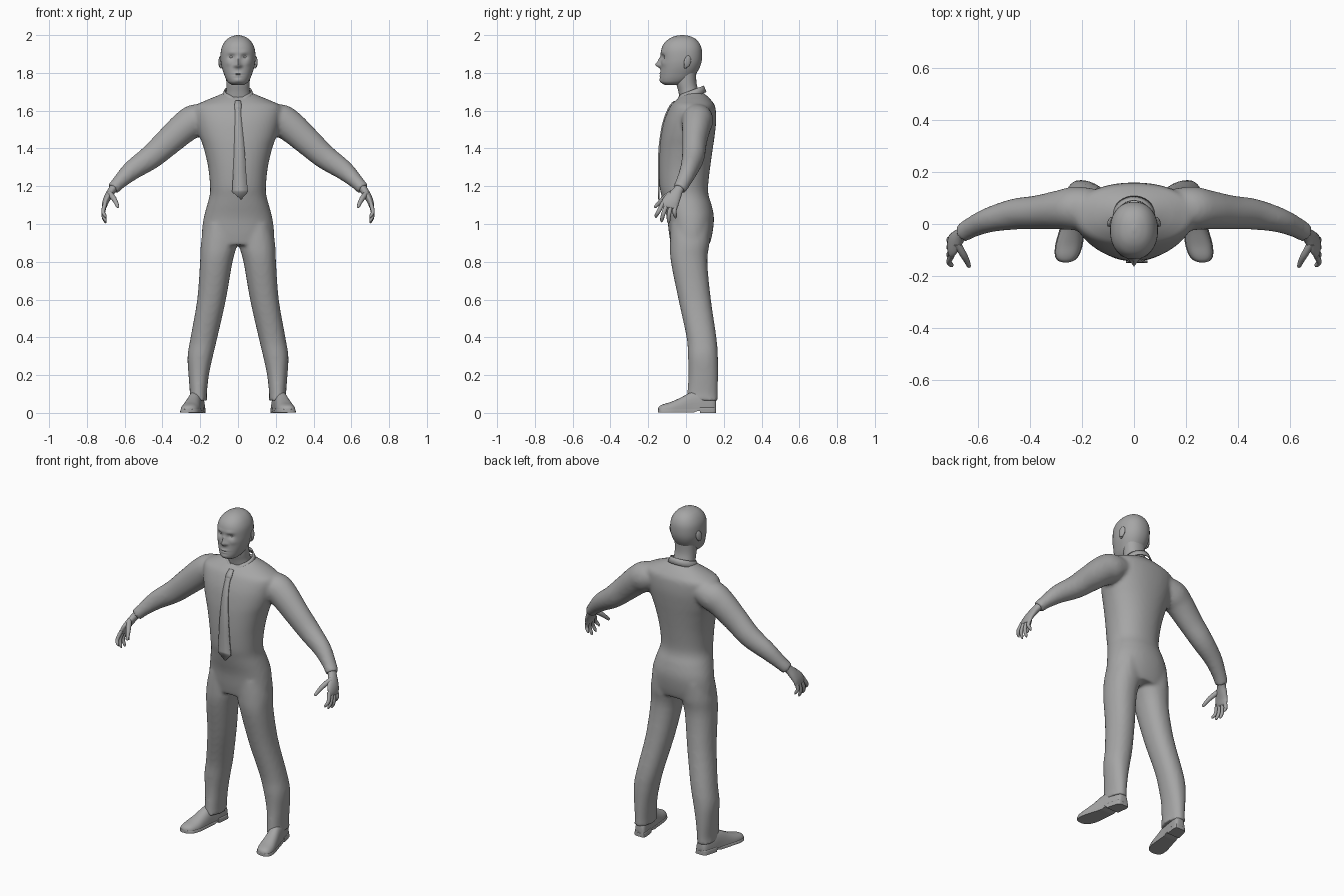
import bpy, bmesh, math
from mathutils import Vector

if "Cube" in bpy.data.objects:
    bpy.data.objects.remove(bpy.data.objects["Cube"])

GREY = (0.38, 0.38, 0.38, 1)
grey = bpy.data.materials.new("plain_grey")
grey.use_nodes = True
grey.diffuse_color = GREY
grey.node_tree.nodes["Principled BSDF"].inputs["Base Color"].default_value = GREY
SIDES = {"left": 1, "right": -1}


def spline(rows, steps):
    """Catmull-Rom interpolation through rows of numbers."""
    out = []
    for i in range(len(rows) - 1):
        a, b, c, d = (rows[min(max(j, 0), len(rows) - 1)] for j in range(i - 1, i + 3))
        for s in range(steps):
            t = s / steps
            out.append([q + 0.5 * t * (r - p + t * (2 * p - 5 * q + 4 * r - w + t * (3 * (q - r) + w - p)))
                        for p, q, r, w in zip(a, b, c, d)])
    return out + [list(rows[-1])]


def round_pair(a, power):
    """Point on a unit superellipse."""
    c, s = math.cos(a), math.sin(a)
    e = 2 / power
    return math.copysign(abs(c) ** e, c), math.copysign(abs(s) ** e, s)


def angles(n):
    return [2 * math.pi * i / n for i in range(n)]


def level_rings(rows, n=32, steps=4, power=2.2):
    """Horizontal rings from rows of (z, centre x, half width, front y, back y)."""
    rings = []
    for z, cx, hw, yf, yb in spline(rows, steps):
        ring = []
        for a in angles(n):
            u, v = round_pair(a, power)
            ring.append(Vector((cx + hw * u, (yf + yb) / 2 + (yb - yf) / 2 * v, z)))
        rings.append(ring)
    return rings


def limb_rings(rows, n=20, steps=4):
    """Rings square to a path, from rows of (x, y, z, thickness, depth along y)."""
    pts = spline(rows, steps)
    rings = []
    for i, p in enumerate(pts):
        ahead, behind = pts[min(i + 1, len(pts) - 1)], pts[max(i - 1, 0)]
        t = (Vector(ahead[:3]) - Vector(behind[:3])).normalized()
        y = Vector((0, 1, 0))
        v = (y - t * t.dot(y)).normalized()
        u = v.cross(t)
        rings.append([Vector(p[:3]) + u * p[3] * math.cos(a) + v * p[4] * math.sin(a) for a in angles(n)])
    return rings


def add_loft(bm, rings, side=1, caps=True):
    loops = [[bm.verts.new((p.x * side, p.y, p.z)) for p in ring] for ring in rings]
    n = len(loops[0])
    for lo, hi in zip(loops, loops[1:]):
        for i in range(n):
            bm.faces.new((lo[i], lo[(i + 1) % n], hi[(i + 1) % n], hi[i]))
    if caps:
        bm.faces.new(loops[0])
        bm.faces.new(loops[-1])


def finish(name, bm, angle=60):
    bmesh.ops.recalc_face_normals(bm, faces=bm.faces[:])
    mesh = bpy.data.meshes.new(name)
    bm.to_mesh(mesh)
    bm.free()
    mesh.materials.append(grey)
    ob = bpy.data.objects.new(name, mesh)
    bpy.context.collection.objects.link(ob)
    bpy.ops.object.select_all(action='DESELECT')
    ob.select_set(True)
    bpy.context.view_layer.objects.active = ob
    bpy.ops.object.shade_smooth_by_angle(angle=math.radians(angle))
    return ob


# Suit: torso, sleeves and trouser legs fused into one smooth skin
torso = [(1.70, 0, .06, .0, .085), (1.675, 0, .12, -.03, .115), (1.65, 0, .18, -.06, .138),
         (1.62, 0, .23, -.085, .155), (1.55, 0, .225, -.115, .16), (1.47, 0, .205, -.132, .152),
         (1.4, 0, .181, -.14, .142), (1.3, 0, .158, -.144, .128), (1.2, 0, .148, -.14, .117),
         (1.15, 0, .15, -.13, .12), (1.1, 0, .164, -.118, .136), (1.03, 0, .182, -.1, .148),
         (.95, 0, .192, -.09, .14), (.89, 0, .192, -.08, .125)]
sleeve = [(.13, .05, 1.575, .06, .08), (.22, .06, 1.55, .086, .085), (.28, .055, 1.515, .083, .077),
          (.37, .045, 1.435, .074, .066), (.46, .038, 1.355, .065, .06), (.56, .015, 1.285, .053, .048),
          (.63, -.015, 1.22, .038, .04), (.662, -.035, 1.185, .034, .038)]
leg = [(1.0, .095, .08, -.08, .13), (.9, .1, .096, -.085, .125), (.8, .115, .086, -.08, .113),
       (.6, .14, .076, -.04, .132), (.4, .18, .071, .003, .161), (.3, .2, .067, .01, .169),
       (.2, .208, .054, .013, .17), (.1, .21, .045, .006, .168), (.065, .212, .049, 0, .17)]
bm = bmesh.new()
add_loft(bm, level_rings(torso, 48))
for side in SIDES.values():
    add_loft(bm, limb_rings(sleeve), side)
    add_loft(bm, level_rings(leg), side)
suit = finish("suit", bm)
remesh = suit.modifiers.new("fuse", 'REMESH')
remesh.mode = 'VOXEL'
remesh.voxel_size = .011
remesh.use_smooth_shade = True
soften = suit.modifiers.new("soften", 'SMOOTH')
soften.factor = .5
soften.iterations = 5

# Head, with the features pushed out of or into the face: (x, z, width, height, push)
skull = [(1.735, 0, .03, -.11, -.03), (1.748, 0, .05, -.13, .0), (1.765, 0, .062, -.136, .03),
         (1.79, 0, .073, -.136, .05), (1.83, 0, .086, -.134, .073), (1.87, 0, .092, -.133, .084),
         (1.92, 0, .09, -.131, .084), (1.955, 0, .077, -.117, .072), (1.98, 0, .056, -.09, .05),
         (1.994, 0, .03, -.06, .022), (2.0, 0, .006, -.028, -.012)]
features = [(0, 1.842, .013, .014, -.028), (0, 1.866, .009, .018, -.014), (0, 1.796, .024, .006, -.006),
            (0, 1.783, .02, .004, -.004), (0, 1.79, .026, .002, .004), (0, 1.76, .02, .012, -.005)]
for s in SIDES.values():
    features += [(s * .035, 1.884, .017, .012, .014), (s * .03, 1.908, .022, .008, -.005),
                 (s * .016, 1.837, .007, .007, -.008), (s * .05, 1.85, .016, .014, -.004)]
rings = level_rings(skull, 64, 6)
for ring in rings:
    for p in ring:
        if p.y < -.04:
            p.y += sum(k * math.exp(-((p.x - x) / w) ** 2 - ((p.z - z) / h) ** 2)
                       for x, z, w, h, k in features)
bm = bmesh.new()
add_loft(bm, rings)
finish("head", bm)

# Neck
bm = bmesh.new()
add_loft(bm, level_rings([(1.64, 0, .075, -.03, .085), (1.70, 0, .063, -.04, .068),
                          (1.75, 0, .062, -.052, .055), (1.82, 0, .065, -.05, .055)]))
finish("neck", bm)


def ball(name, centre, radii, tilt=0):
    bm = bmesh.new()
    bmesh.ops.create_uvsphere(bm, u_segments=20, v_segments=12, radius=1)
    ob = finish(name, bm)
    ob.location, ob.scale = centre, radii
    ob.rotation_euler = (-.2 if tilt else 0, 0, tilt)


# Eyes and ears
for label, s in SIDES.items():
    ball(label + "_eye", (s * .034, -.104, 1.884), (.014, .014, .009))
    ball(label + "_ear", (s * .093, .008, 1.86), (.009, .019, .032), s * .35)
    ball(label + "_earlobe", (s * .09, -.002, 1.836), (.007, .01, .013), s * .35)

# Collar: a band that rises at the back and dips to a point in front
bm = bmesh.new()
bands = []
for radius, base in ((.088, 1.668), (.08, 1.69), (.073, 1.707)):
    band = []
    for a in angles(40):
        x, y = radius * math.cos(a), radius * math.sin(a)
        dip = .022 * math.exp(-(x / .03) ** 2) if y < 0 else 0
        band.append(Vector((x, .025 + y * .95, base + .35 * y - dip)))
    bands.append(band)
add_loft(bm, bands, caps=False)
collar = finish("collar", bm)
collar.modifiers.new("cloth", 'SOLIDIFY').thickness = .006

# Tie, following the front of the chest
front = [(r[0], r[3]) for r in spline(torso, 8)]
tie_rows = spline([(1.65, 0, .014), (1.62, 0, .019), (1.58, 0, .016), (1.39, .007, .028),
                   (1.25, .009, .036), (1.17, .011, .042)], 5) + [[1.13, .016, .001]]
bm = bmesh.new()
edge = None
for z, x, hw in tie_rows:
    y = min(front, key=lambda f: abs(f[0] - z))[1]
    if z < 1.3:
        y = min(y, -.144)
    pair = [bm.verts.new((x + k * hw, y - .001, z)) for k in (-1, 1)]
    if edge:
        bm.faces.new((edge[0], edge[1], pair[1], pair[0]))
    edge = pair
tie = finish("tie", bm)
cloth = tie.modifiers.new("cloth", 'SOLIDIFY')
cloth.thickness, cloth.offset = .009, 0

# Hands: palm, four curled fingers and a thumb
palm = [(.652, -.028, 1.2, .024, .028), (.668, -.042, 1.178, .021, .027), (.685, -.06, 1.15, .02, .036),
        (.7, -.08, 1.12, .017, .045), (.708, -.09, 1.092, .013, .044), (.71, -.092, 1.084, .006, .036)]
thumb = [(.682, -.075, 1.165, .014, .014), (.66, -.115, 1.138, .014, .014),
         (.645, -.142, 1.112, .011, .011), (.637, -.162, 1.092, .008, .008), (.636, -.167, 1.087, .002, .002)]
fingers = [(-.125, -.158, 1.032), (-.103, -.128, 1.01), (-.08, -.092, 1.004), (-.058, -.056, 1.03)]
for label, s in SIDES.items():
    bm = bmesh.new()
    add_loft(bm, limb_rings(palm), s)
    add_loft(bm, limb_rings(thumb, 12), s)
    for base, tip, low in fingers:
        mid = (base + tip) / 2 - .004
        add_loft(bm, limb_rings([(.703, base + .003, 1.11, .011, .012), (.714, mid, (1.1 + low) / 2, .01, .011),
                                 (.704, tip, low + .012, .008, .009), (.698, tip, low, .002, .002)], 12), s)
    finish(label + "_hand", bm)

# Shoes: rows of (y, half width, underside, top)
shoe = [(.16, .012, .02, .05), (.15, .032, .018, .085), (.09, .038, .018, .115), (.03, .04, .018, .11),
        (-.03, .046, .014, .08), (-.08, .05, .012, .058), (-.12, .044, .012, .046),
        (-.14, .03, .012, .036), (-.148, .008, .014, .024)]


def shoe_rings(rows, grow=0, power=2.4):
    rings = []
    for y, hw, low, top in rows:
        ring = []
        for a in angles(24):
            u, v = round_pair(a, power)
            height = (top - low) * v if v > 0 else 0
            ring.append(Vector((.207 + .19 * (.15 - y) + (hw + grow) * u, y, low + height)))
        rings.append(ring)
    return rings


for label, s in SIDES.items():
    bm = bmesh.new()
    add_loft(bm, shoe_rings(spline(shoe, 4)), s)
    finish(label + "_shoe", bm)
    bm = bmesh.new()
    plan = spline(shoe, 4)
    sole = [(y, hw, .003 if y < .05 else .01, .02) for y, hw, low, top in plan]
    heel = [(y, hw, 0, .03) for y, hw, low, top in plan if y > .07]
    for part in (sole, heel):
        add_loft(bm, shoe_rings(part, .003, 8), s)
    finish(label + "_sole", bm, 35)
